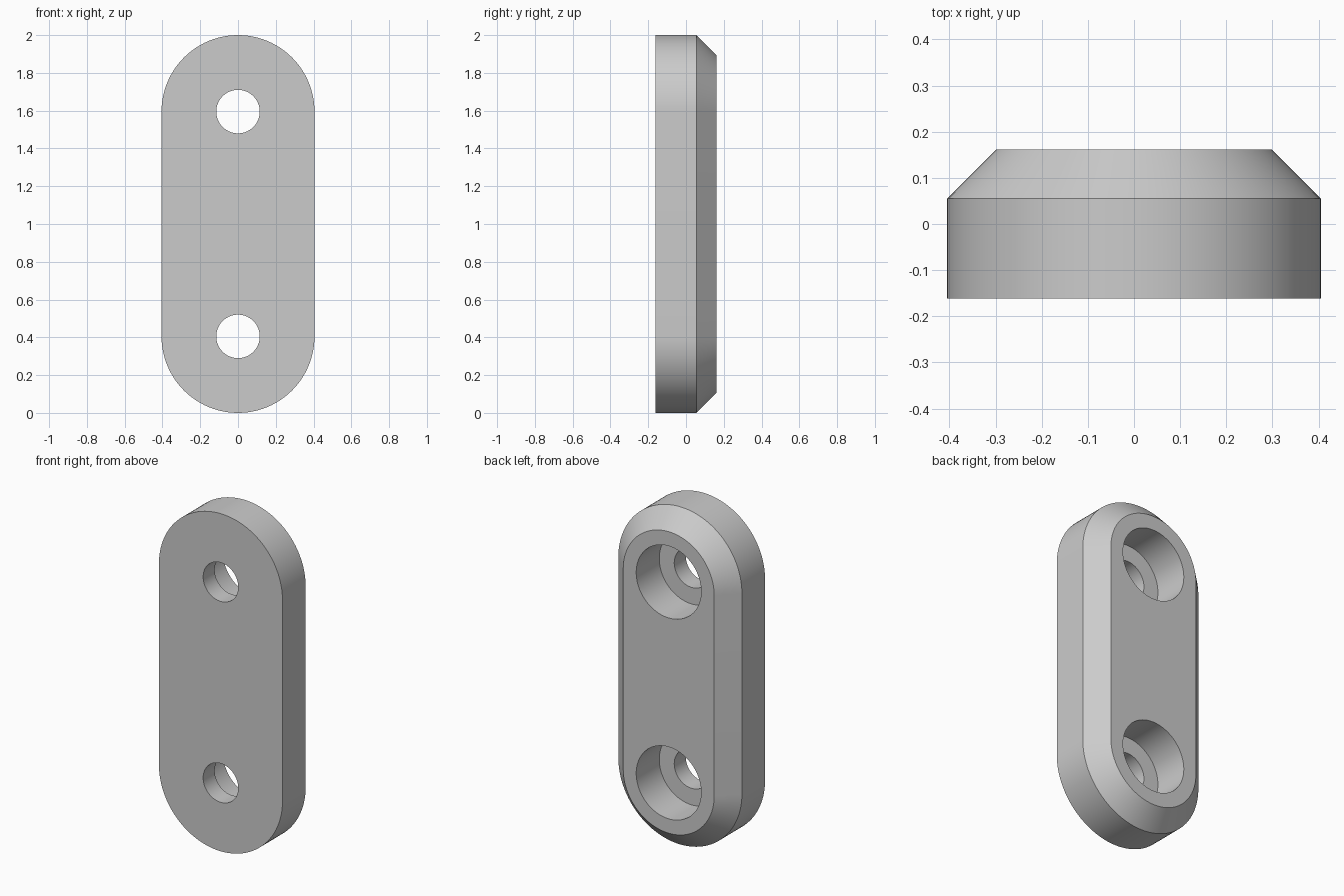
import bpy, bmesh
from math import sin, cos, pi, radians

if "Cube" in bpy.data.objects:
    bpy.data.objects.remove(bpy.data.objects["Cube"], do_unlink=True)

RADIUS, HALF_DEPTH, CHAMFER = 0.405, 0.162, 0.107
LOW, HIGH = RADIUS, 2 - RADIUS          # hole and end-arc centres
HOLE_R, BORE_R, LEDGE_Y = 0.115, 0.213, -0.054
ARC = 48

grey = bpy.data.materials.new("light grey")
grey.use_nodes = True
colour = (0.6, 0.6, 0.6, 1)
grey.diffuse_color = colour
grey.node_tree.nodes["Principled BSDF"].inputs["Base Color"].default_value = colour


def outline(r, low, high):
    """Points of a slot-shaped outline; a circle when low equals high."""
    pts = []
    for centre, start in ((high, 0), (low, pi)):
        last = ARC if low == high else ARC + 1
        for i in range(last):
            a = start + pi * i / ARC
            pts.append((r * cos(a), centre + r * sin(a)))
    return pts


def loft(name, sections, low, high):
    """Skin a stack of (y, radius) outlines and cap both ends."""
    bm = bmesh.new()
    rings = [[bm.verts.new((x, y, z)) for x, z in outline(r, low, high)]
             for y, r in sections]
    for a, b in zip(rings, rings[1:]):
        n = len(a)
        for i in range(n):
            j = (i + 1) % n
            bm.faces.new((a[i], a[j], b[j], b[i]))
    bm.faces.new(rings[0])
    bm.faces.new(rings[-1])
    bmesh.ops.recalc_face_normals(bm, faces=bm.faces)
    mesh = bpy.data.meshes.new(name)
    bm.to_mesh(mesh)
    bm.free()
    mesh.materials.append(grey)
    obj = bpy.data.objects.new(name, mesh)
    bpy.context.collection.objects.link(obj)
    return obj


# Rounded plate with a chamfered back rim
plate = loft("mounting_plate",
             [(-HALF_DEPTH, RADIUS), (HALF_DEPTH - CHAMFER, RADIUS),
              (HALF_DEPTH, RADIUS - CHAMFER)], LOW, HIGH)
bpy.context.view_layer.objects.active = plate
plate.select_set(True)

# Counterbored screw holes, wide at the back
for label, z in (("lower", LOW), ("upper", HIGH)):
    cutter = loft(label + "_hole_cutter",
                  [(-HALF_DEPTH - 0.1, HOLE_R), (LEDGE_Y, HOLE_R),
                   (LEDGE_Y, BORE_R), (HALF_DEPTH + 0.1, BORE_R)], z, z)
    cutter.hide_render = True
    mod = plate.modifiers.new(label + "_hole", 'BOOLEAN')
    mod.operation = 'DIFFERENCE'
    mod.solver = 'EXACT'
    mod.object = cutter
    bpy.ops.object.modifier_apply(modifier=mod.name)
    bpy.data.objects.remove(cutter, do_unlink=True)

# Smooth round walls, crisp rims
bpy.ops.object.shade_smooth_by_angle(angle=radians(30))
